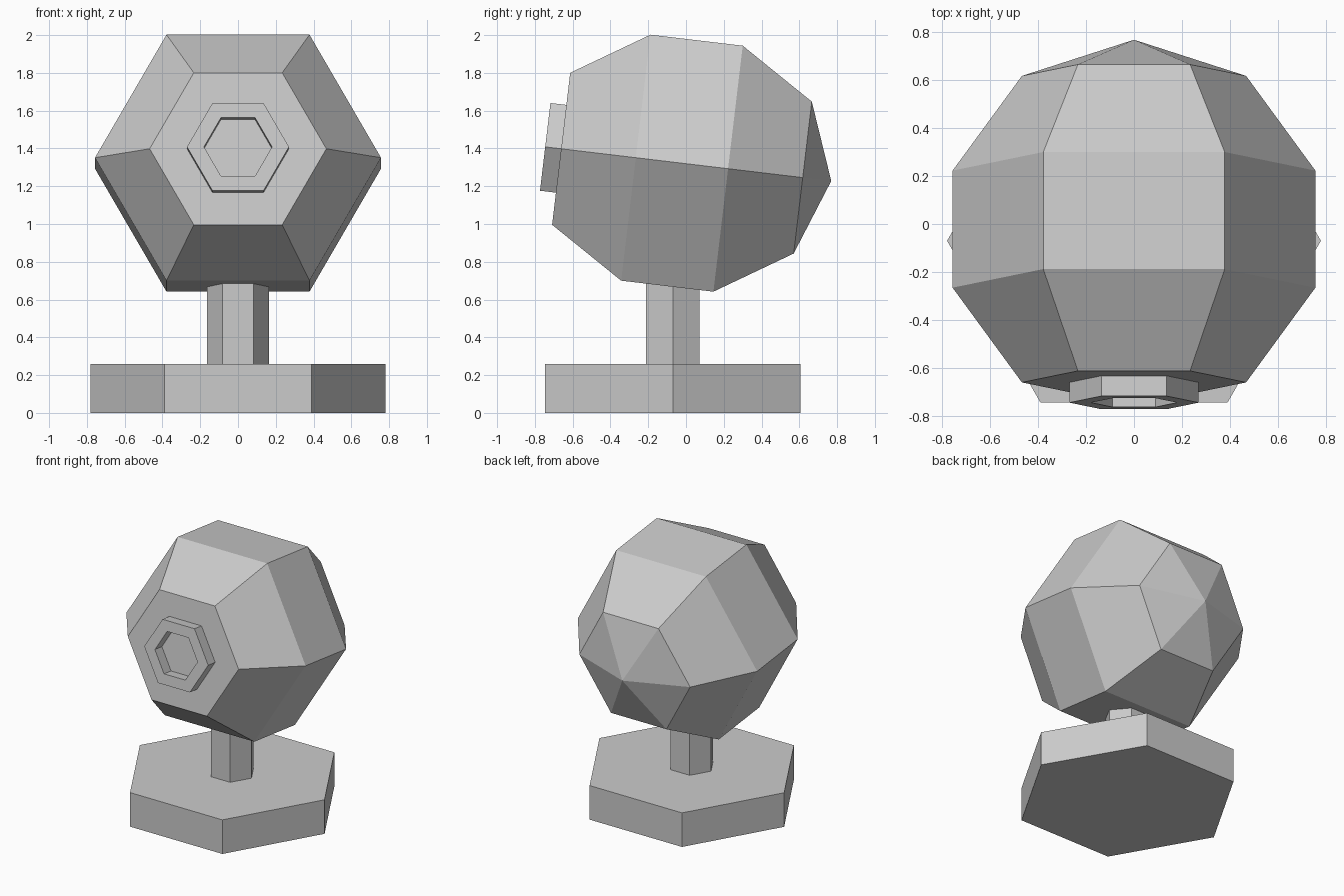
import bpy, bmesh
from math import sin, cos, pi, radians
from mathutils import Matrix

if "Cube" in bpy.data.objects:
    bpy.data.objects.remove(bpy.data.objects["Cube"])

SIDES = 6


def lathe(name, profile, matrix, closed=False):
    """Six-sided lathe of (radius, height) points; radius 0 makes a tip."""
    bm = bmesh.new()
    rings = []
    for r, h in profile:
        if r == 0:
            rings.append([bm.verts.new((0, 0, h))] * SIDES)
        else:
            rings.append([bm.verts.new((r * cos(2 * pi * i / SIDES),
                                        r * sin(2 * pi * i / SIDES), h))
                          for i in range(SIDES)])
    pairs = list(zip(rings, rings[1:]))
    if closed:
        pairs.append((rings[-1], rings[0]))
    for a, b in pairs:
        for i in range(SIDES):
            j = (i + 1) % SIDES
            corners = list(dict.fromkeys((a[i], a[j], b[j], b[i])))
            bm.faces.new(corners)
    if not closed:
        for ring, (r, h) in ((rings[0], profile[0]), (rings[-1], profile[-1])):
            if r:
                bm.faces.new(ring)
    bmesh.ops.recalc_face_normals(bm, faces=bm.faces)
    mesh = bpy.data.meshes.new(name)
    bm.to_mesh(mesh)
    bm.free()
    obj = bpy.data.objects.new(name, mesh)
    obj.matrix_world = matrix
    bpy.context.collection.objects.link(obj)
    return obj


# Base plate and neck
stand = Matrix.Translation((0, -0.07, 0))
lathe("base", [(0.78, 0), (0.78, 0.26)], stand)
lathe("neck", [(0.163, 0.26), (0.163, 0.78)], stand)

# Head: low-poly sphere tipped to look forward and slightly up, front cap cut flat
head = Matrix.Translation((0, -0.0215, 1.322)) @ Matrix.Rotation(radians(83.2), 4, 'X')
R = 0.796
lathe("head", [(0, -R)] + [(R * sin(k * pi / 5), -R * cos(k * pi / 5))
                           for k in range(1, 5)], head)

# Raised hexagonal rim on the flat front
front = R * cos(pi / 5)
lathe("lens_rim", [(0.27, front - 0.01), (0.27, front + 0.085),
                   (0.18, front + 0.085), (0.18, front - 0.01)], head, closed=True)
